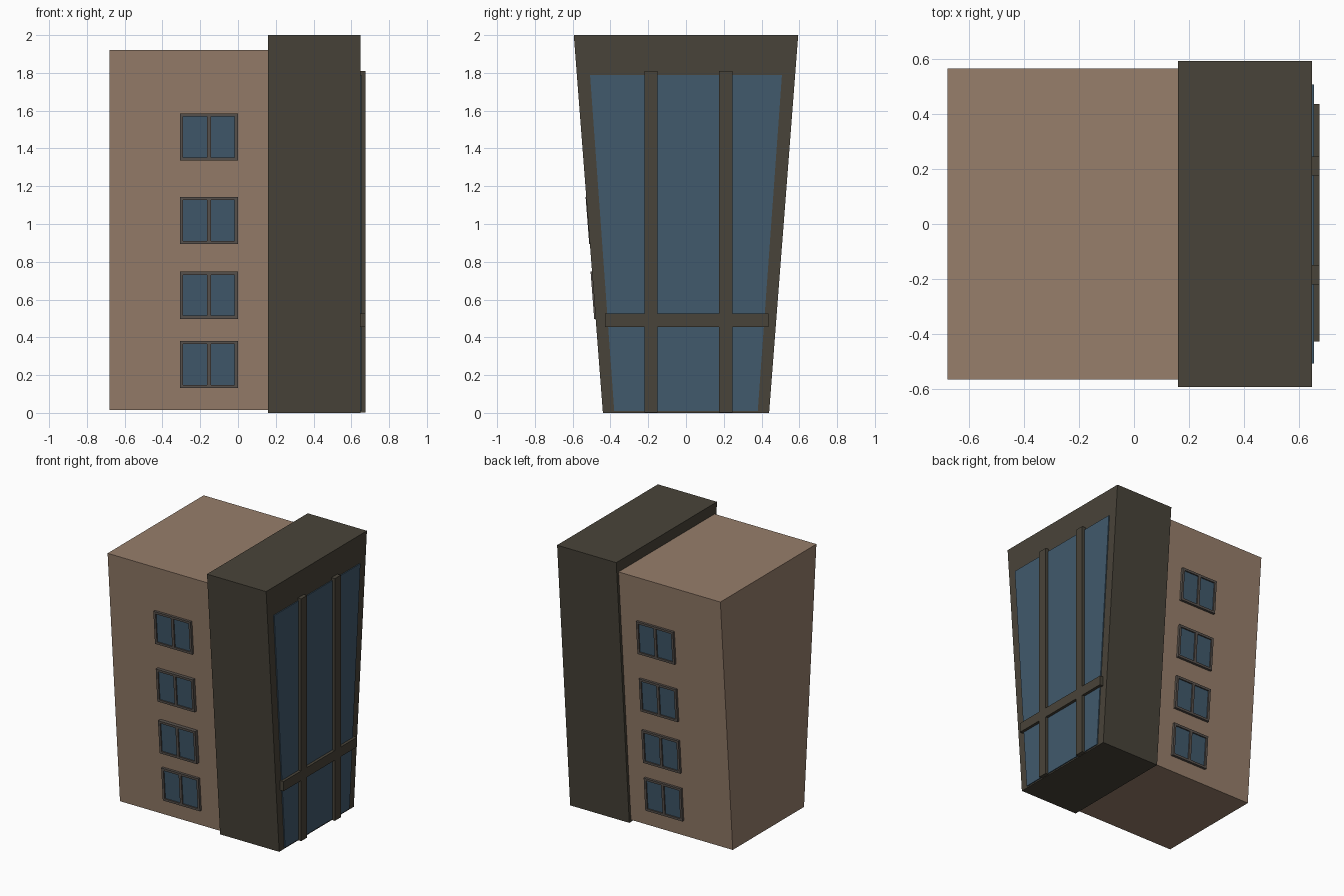
import bpy, bmesh

if "Cube" in bpy.data.objects:
    bpy.data.objects.remove(bpy.data.objects["Cube"])


def material(name, color):
    m = bpy.data.materials.new(name)
    m.diffuse_color = (*color, 1)
    m.use_nodes = True
    m.node_tree.nodes["Principled BSDF"].inputs["Base Color"].default_value = m.diffuse_color
    return m


TAN = material("tan_wall", (0.31, 0.21, 0.147))
DARK = material("dark_cladding", (0.066, 0.057, 0.041))
GLASS = material("blue_glass", (0.052, 0.1, 0.15))
FRAME = material("window_frame", (0.1, 0.085, 0.075))


def add_block(bm, xs, zs, y_low, y_high):
    """Box whose y range runs from y_low at the bottom to y_high at the top."""
    for v in bmesh.ops.create_cube(bm, size=2)["verts"]:
        ys = y_high if v.co.z > 0 else y_low
        v.co = (xs[v.co.x > 0], ys[v.co.y > 0], zs[v.co.z > 0])


def make(name, mat, blocks):
    bm = bmesh.new()
    for b in blocks:
        add_block(bm, *b)
    bmesh.ops.recalc_face_normals(bm, faces=bm.faces)
    me = bpy.data.meshes.new(name)
    bm.to_mesh(me)
    bm.free()
    me.materials.append(mat)
    ob = bpy.data.objects.new(name, me)
    bpy.context.collection.objects.link(ob)
    return ob


def sym(h):
    return (-h, h)


# Main volumes, flaring outwards towards the top
Z0, Z1, H0, H1 = 0.015, 1.92, 0.42, 0.566
make("main_building", TAN, [((-0.68, 0.16), (Z0, Z1), sym(H0), sym(H1))])
make("end_tower", DARK, [((0.16, 0.648), (0.0, 2.0), sym(0.44), sym(0.594))])

# Glazed end facade with mullions and a cross rail
make("facade_glass", GLASS, [((0.64, 0.655), (0.01, 1.79), sym(0.38), sym(0.508))])
for i, (a, b) in enumerate([(-0.22, -0.15), (0.176, 0.246)]):
    make(f"facade_mullion_{i + 1}", DARK, [((0.64, 0.676), (0.003, 1.81), (a, b), (a, b))])
make("facade_rail", DARK, [((0.64, 0.676), (0.455, 0.527), (-0.428, 0.438), (-0.428, 0.438))])


def wall_y(z):
    return H0 + (H1 - H0) * (z - Z0) / (Z1 - Z0)


def on_wall(side, xs, zs, out):
    """Block lying on the sloping wall, standing out from it by 'out'."""
    ys = [sorted((side * (wall_y(z) - 0.01), side * (wall_y(z) + out))) for z in zs]
    return (xs, zs, ys[0], ys[1])


def window(name, side, x, z, out):
    w, h, t = 0.306, 0.25, 0.017
    c = x + w / 2
    bars = [((x, x + w), (z, z + t)), ((x, x + w), (z + h - t, z + h)),
            ((x, x + t), (z + t, z + h - t)), ((x + w - t, x + w), (z + t, z + h - t)),
            ((c - 0.01, c + 0.01), (z + t, z + h - t))]
    make(name + "_frame", FRAME, [on_wall(side, bx, bz, out) for bx, bz in bars])
    make(name + "_glass", GLASS, [on_wall(side, (x + t / 2, x + w - t / 2),
                                          (z + t / 2, z + h - t / 2), out - 0.009)])


# One column of four windows on the front and one on the back
for i, (z, out) in enumerate([(0.131, 0.019), (0.498, 0.029), (0.894, 0.025), (1.335, 0.019)]):
    window(f"front_window_{i + 1}", -1, -0.307, z, out)
    window(f"back_window_{i + 1}", 1, -0.283, z, 0.018)
